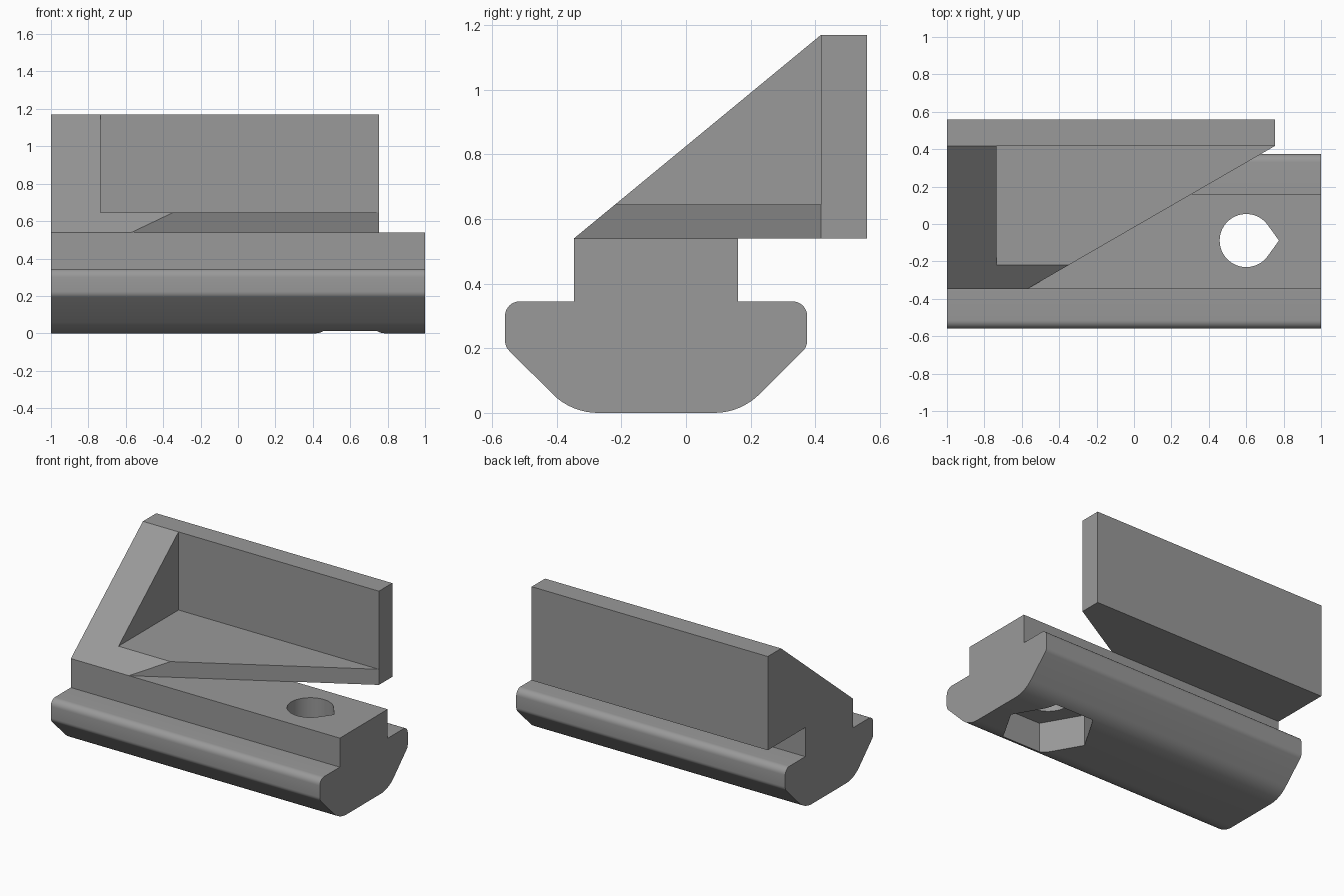
import bpy, bmesh, math
from mathutils import Vector

if "Cube" in bpy.data.objects:
    bpy.data.objects.remove(bpy.data.objects["Cube"])

grey = bpy.data.materials.new("mid grey")
grey.diffuse_color = (0.32, 0.32, 0.32, 1)
grey.use_nodes = True
grey.node_tree.nodes["Principled BSDF"].inputs["Base Color"].default_value = grey.diffuse_color


def prism(name, outline, axis, lo, hi):
    """Extrude an outline: (y, z) along x, or (x, y) along z."""
    bm = bmesh.new()
    place = (lambda p, t: (t, *p)) if axis == "x" else (lambda p, t: (*p, t))
    face = bm.faces.new([bm.verts.new(place(p, lo)) for p in outline])
    out = bmesh.ops.extrude_face_region(bm, geom=[face])
    shift = Vector((hi - lo, 0, 0)) if axis == "x" else Vector((0, 0, hi - lo))
    bmesh.ops.translate(bm, vec=shift,
                        verts=[g for g in out["geom"] if isinstance(g, bmesh.types.BMVert)])
    bmesh.ops.recalc_face_normals(bm, faces=bm.faces)
    mesh = bpy.data.meshes.new(name)
    bm.to_mesh(mesh)
    bm.free()
    mesh.materials.append(grey)
    obj = bpy.data.objects.new(name, mesh)
    bpy.context.collection.objects.link(obj)
    return obj


def combine(target, tool, operation):
    """Apply a boolean and discard the tool object."""
    mod = target.modifiers.new("bool", "BOOLEAN")
    mod.operation, mod.solver, mod.object = operation, "EXACT", tool
    bpy.context.view_layer.objects.active = target
    bpy.ops.object.modifier_apply(modifier=mod.name)
    bpy.data.objects.remove(tool)


def arc(cx, cy, r, a0, a1, n=8):
    return [(cx + r * math.cos(math.radians(a0 + (a1 - a0) * i / n)),
             cy + r * math.sin(math.radians(a0 + (a1 - a0) * i / n))) for i in range(n + 1)]


YC = -0.0925        # rail centre line
NECK = 0.54         # top of the rail neck
HX = 0.6            # bolt hole position

# Sliding rail: half cross-section, mirrored about its centre line
half = (arc(0.18, 0.198, 0.198, -90, -45)
        + arc(0.4245, 0.223, 0.043, -45, 0, 4)
        + arc(0.4225, 0.30, 0.045, 0, 90)
        + [(0.254, 0.345), (0.254, NECK)])
section = [(YC + y, z) for y, z in half] + [(YC - y, z) for y, z in reversed(half)]
rail = prism("slotted_rail", section, "x", -1, 1)

# Bracket: sloped end, back plate and floor as one profile, then hollowed
side = [(-0.3465, NECK), (0.56, NECK), (0.56, 1.17), (0.418, 1.17)]
bracket = prism("bracket", side, "x", -1, 0.755)
pocket = prism("pocket_cutter", [(-0.735, -0.6), (0.9, -0.6), (0.9, 0.418), (-0.735, 0.418)],
               "z", 0.645, 1.4)
combine(bracket, pocket, "DIFFERENCE")
slant = prism("slant_cutter", [(-0.835, -0.5), (0.9, -0.5), (0.9, 0.418), (0.755, 0.418)],
              "z", 0.4, 0.8)
combine(bracket, slant, "DIFFERENCE")
combine(rail, bracket, "UNION")

# Teardrop bolt hole and hexagonal nut recess underneath
drop = arc(HX, YC + 0.004, 0.142, 36, 324, 40) + [(HX + 0.175, YC + 0.004)]
combine(rail, prism("hole_cutter", drop, "z", 0.1, 0.62), "DIFFERENCE")
hexagon = arc(HX, YC, 0.288, 0, 300, 5)
combine(rail, prism("nut_cutter", hexagon, "z", -0.1, 0.21), "DIFFERENCE")

rail.name = "rail_with_bracket"
bpy.ops.object.select_all(action="DESELECT")
rail.select_set(True)
bpy.context.view_layer.objects.active = rail
bpy.ops.object.shade_smooth_by_angle(angle=math.radians(30))
